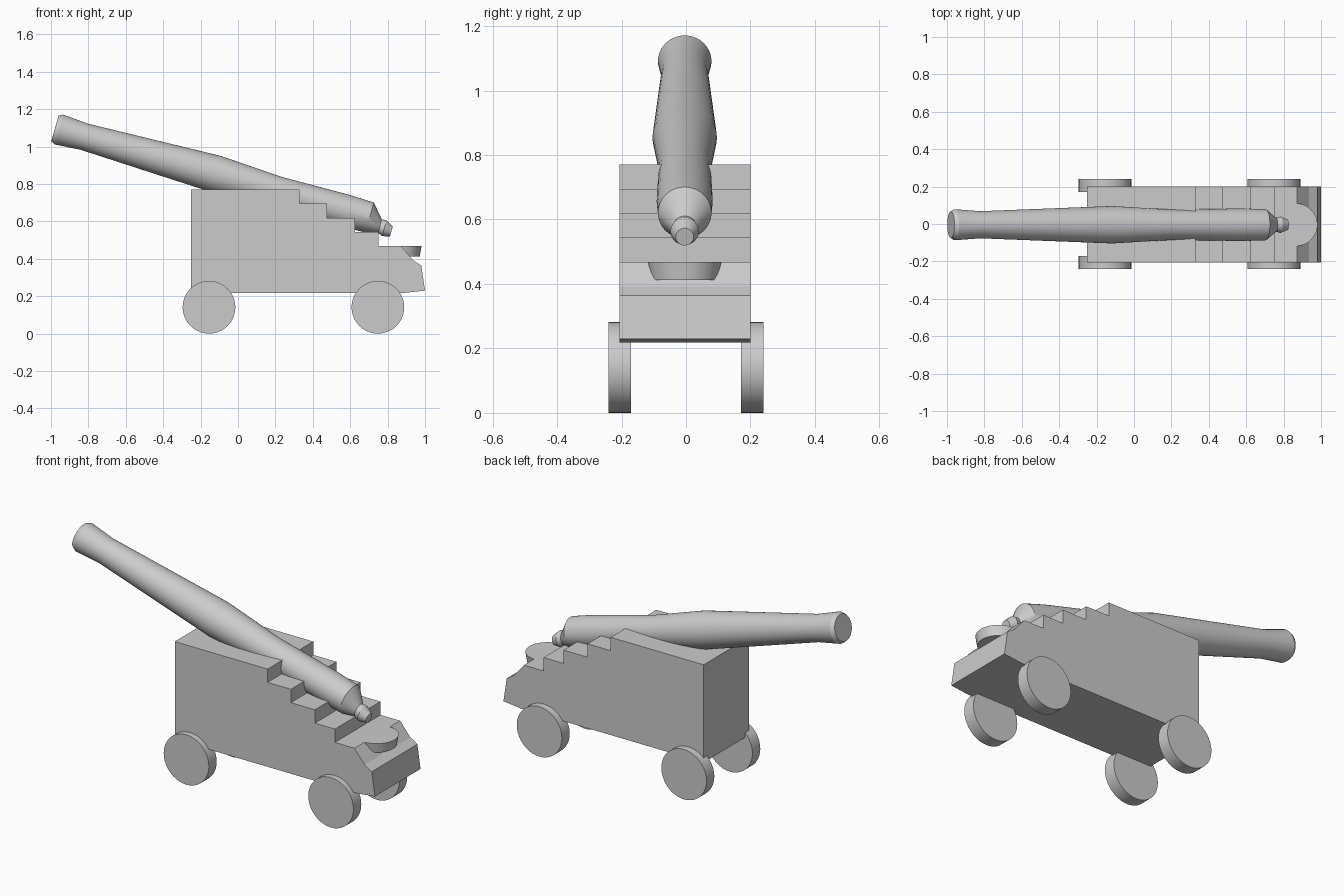
import bpy, bmesh, math
from mathutils import Matrix, Vector

if "Cube" in bpy.data.objects:
    bpy.data.objects.remove(bpy.data.objects["Cube"])


def finish(name, bm, smooth=None):
    bmesh.ops.recalc_face_normals(bm, faces=bm.faces)
    me = bpy.data.meshes.new(name)
    bm.to_mesh(me)
    bm.free()
    ob = bpy.data.objects.new(name, me)
    bpy.context.collection.objects.link(ob)
    if smooth:
        bpy.ops.object.select_all(action='DESELECT')
        ob.select_set(True)
        bpy.context.view_layer.objects.active = ob
        bpy.ops.object.shade_smooth_by_angle(angle=math.radians(smooth))
    return ob


def extrude_profile(name, pts, y0, y1):
    """Closed x-z outline extruded along y."""
    bm = bmesh.new()
    face = bm.faces.new([bm.verts.new((x, y0, z)) for x, z in pts])
    new = bmesh.ops.extrude_face_region(bm, geom=[face])['geom']
    bmesh.ops.translate(bm, vec=(0, y1 - y0, 0),
                        verts=[v for v in new if isinstance(v, bmesh.types.BMVert)])
    return finish(name, bm)


def lathe(name, rings, origin, axis, up, n=40):
    """Rings of (distance, radius, sideways offset) along an axis, capped."""
    bm = bmesh.new()
    side = axis.cross(up)
    loops = []
    for t, r, off in rings:
        c = origin + axis * t + up * off
        loops.append([bm.verts.new(c + r * (up * math.cos(a) + side * math.sin(a)))
                      for a in (2 * math.pi * i / n for i in range(n))])
    for a, b in zip(loops, loops[1:]):
        for i in range(n):
            j = (i + 1) % n
            bm.faces.new((a[i], a[j], b[j], b[i]))
    bm.faces.new(loops[0])
    bm.faces.new(loops[-1])
    return finish(name, bm, 30)


# Stepped carriage block
outline = [(-0.25, 0.218), (-0.25, 0.77)]
z = 0.77
for x in (0.33, 0.475, 0.625, 0.75):
    outline += [(x, z), (x, z - 0.0755)]
    z -= 0.0755
outline += [(0.872, z), (0.936, 0.392), (0.98, 0.364), (1.0, 0.23), (0.893, 0.218)]
extrude_profile("carriage", outline, -0.207, 0.2)

# Rounded tail ledge, half sunk in the carriage
lathe("tail_ledge", [(0, 0.105, 0), (0.055, 0.114, 0)],
      Vector((0.867, -0.004, 0.413)), Vector((0, 0, 1)), Vector((1, 0, 0)))

# Barrel with flared muzzle, swell and breech knob
tilt = math.radians(15.8)
axis = Vector((math.cos(tilt), 0, -math.sin(tilt)))
up = Vector((math.sin(tilt), 0, math.cos(tilt)))
barrel = [(0, 0.0715, 0), (0.022, 0.083, 0), (0.162, 0.0725, 0), (0.895, 0.1, 0),
          (1.233, 0.081, 0), (1.62, 0.087, 0), (1.749, 0.083, 0),
          (1.814, 0.037, -0.029), (1.84, 0.044, -0.034), (1.881, 0.028, -0.04)]
lathe("barrel", barrel, Vector((-0.979, -0.004, 1.097)), axis, up)

# Wheels
for end, x in (("front", -0.155), ("rear", 0.748)):
    for sname, y in (("left", -0.24), ("right", 0.17)):
        lathe(f"{end}_{sname}_wheel", [(0, 0.141, 0), (0.07, 0.141, 0)],
              Vector((x, y, 0.141)), Vector((0, 1, 0)), Vector((0, 0, 1)))
